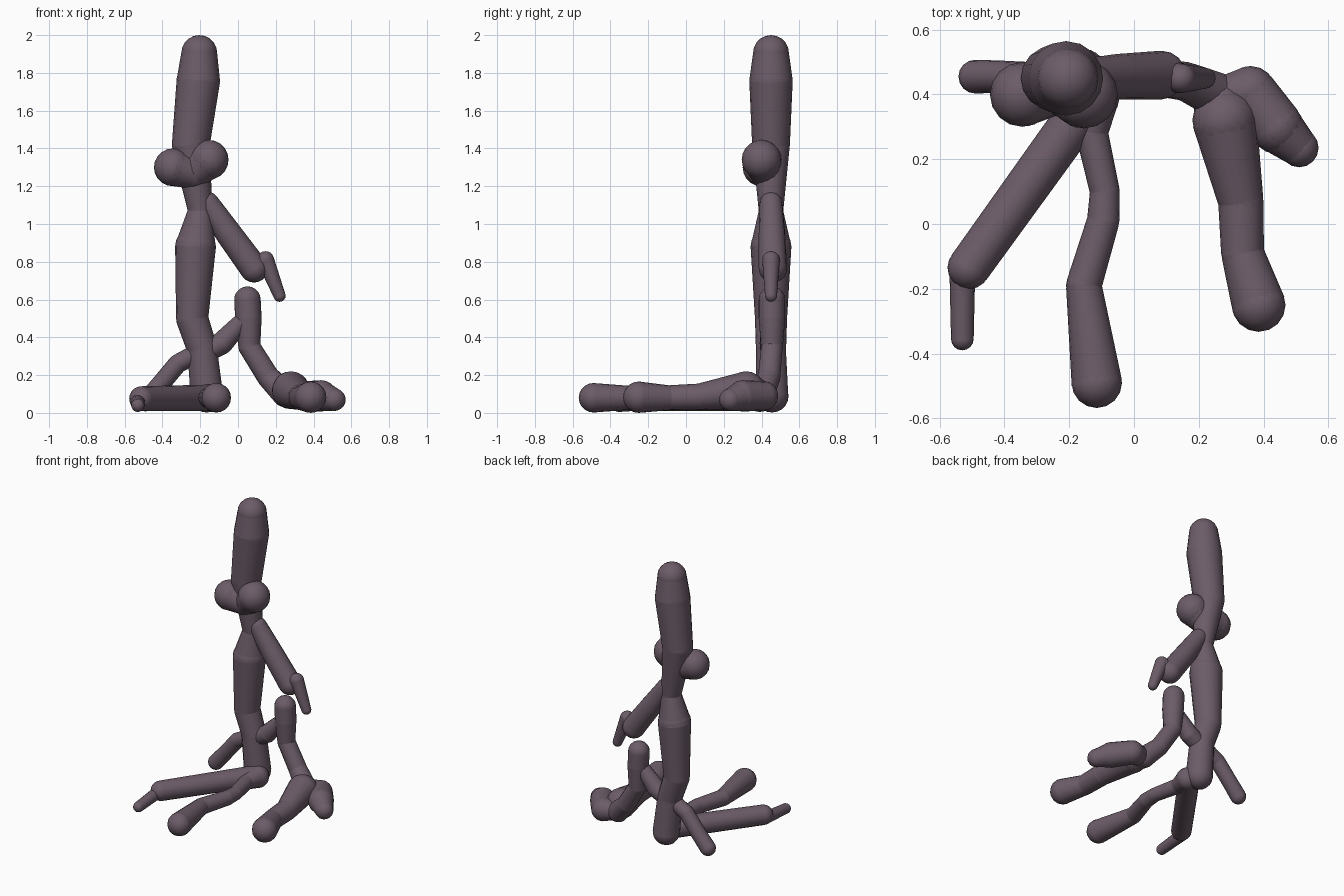
import bpy, bmesh
from mathutils import Vector, Matrix

SIDES = 16
skin = bpy.data.materials.new("dusky mauve")
skin.diffuse_color = (0.15, 0.108, 0.14, 1)


def limb(name, joints):
    """Tapered tubes between round joints; each joint is (x, y, z, radius)."""
    bm = bmesh.new()
    for x, y, z, r in joints:
        bmesh.ops.create_uvsphere(bm, u_segments=SIDES, v_segments=10, radius=r,
                                  matrix=Matrix.Translation((x, y, z)))
    for a, b in zip(joints, joints[1:]):
        p, q = Vector(a[:3]), Vector(b[:3])
        d = q - p
        turn = d.to_track_quat('Z', 'Y').to_matrix().to_4x4()
        bmesh.ops.create_cone(bm, segments=SIDES, radius1=a[3], radius2=b[3],
                              depth=d.length, cap_ends=False,
                              matrix=Matrix.Translation((p + q) / 2) @ turn)
    for f in bm.faces:
        f.smooth = True
    me = bpy.data.meshes.new(name)
    bm.to_mesh(me)
    bm.free()
    me.materials.append(skin)
    ob = bpy.data.objects.new(name, me)
    bpy.context.collection.objects.link(ob)


# Upright trunk, from the crown down to the ground
limb("trunk", [(-.205, .45, 1.905, .095), (-.21, .45, 1.76, .115), (-.25, .45, 1.42, .10),
               (-.20, .45, 1.07, .065), (-.225, .45, .88, .108), (-.243, .45, .5, .085),
               (-.19, .45, .34, .08), (-.165, .455, .09, .088)])

# Pair of round lobes joined in front of the trunk
limb("lobes", [(-.345, .40, 1.30, .10), (-.235, .42, 1.265, .08), (-.155, .40, 1.34, .105)])

# Hanging arm and its finger
limb("arm", [(-.16, .45, 1.11, .06), (-.05, .455, .95, .07), (.085, .46, .765, .075)])
limb("arm_finger", [(.085, .46, .765, .045), (.145, .45, .81, .046), (.22, .45, .62, .032)])

# Curved limb bending down behind the trunk
limb("back_limb", [(-.20, .45, .325, .05), (-.32, .45, .26, .05), (-.42, .455, .14, .05),
                   (-.49, .455, .06, .052)])

# Long ground limbs reaching forward
limb("left_ground_limb", [(-.14, .38, .08, .07), (-.51, -.135, .075, .066)])
limb("left_ground_finger", [(-.53, -.135, .06, .04), (-.53, -.355, .04, .035)])
limb("middle_ground_limb", [(-.12, .39, .08, .075), (-.13, .28, .08, .05), (-.09, .10, .08, .046),
                            (-.095, .01, .08, .05), (-.155, -.19, .08, .055),
                            (-.115, -.49, .08, .078)])

# Link from the trunk to the short side column
limb("side_link", [(-.19, .45, .31, .055), (-.085, .45, .37, .06), (0, .45, .46, .05),
                   (.05, .45, .50, .05)])
limb("side_column", [(.05, .455, .60, .07), (.055, .455, .5, .07), (.06, .455, .35, .058),
                     (.16, .44, .19, .06), (.25, .40, .10, .07), (.28, .32, .12, .10)])

# Two feet spreading from the side column
limb("right_front_foot", [(.28, .32, .12, .10), (.33, .07, .085, .07), (.335, -.09, .08, .066),
                          (.385, -.25, .083, .083)])
limb("right_outer_foot", [(.26, .39, .10, .06), (.36, .41, .09, .078), (.44, .30, .09, .083),
                          (.51, .235, .07, .06)])
